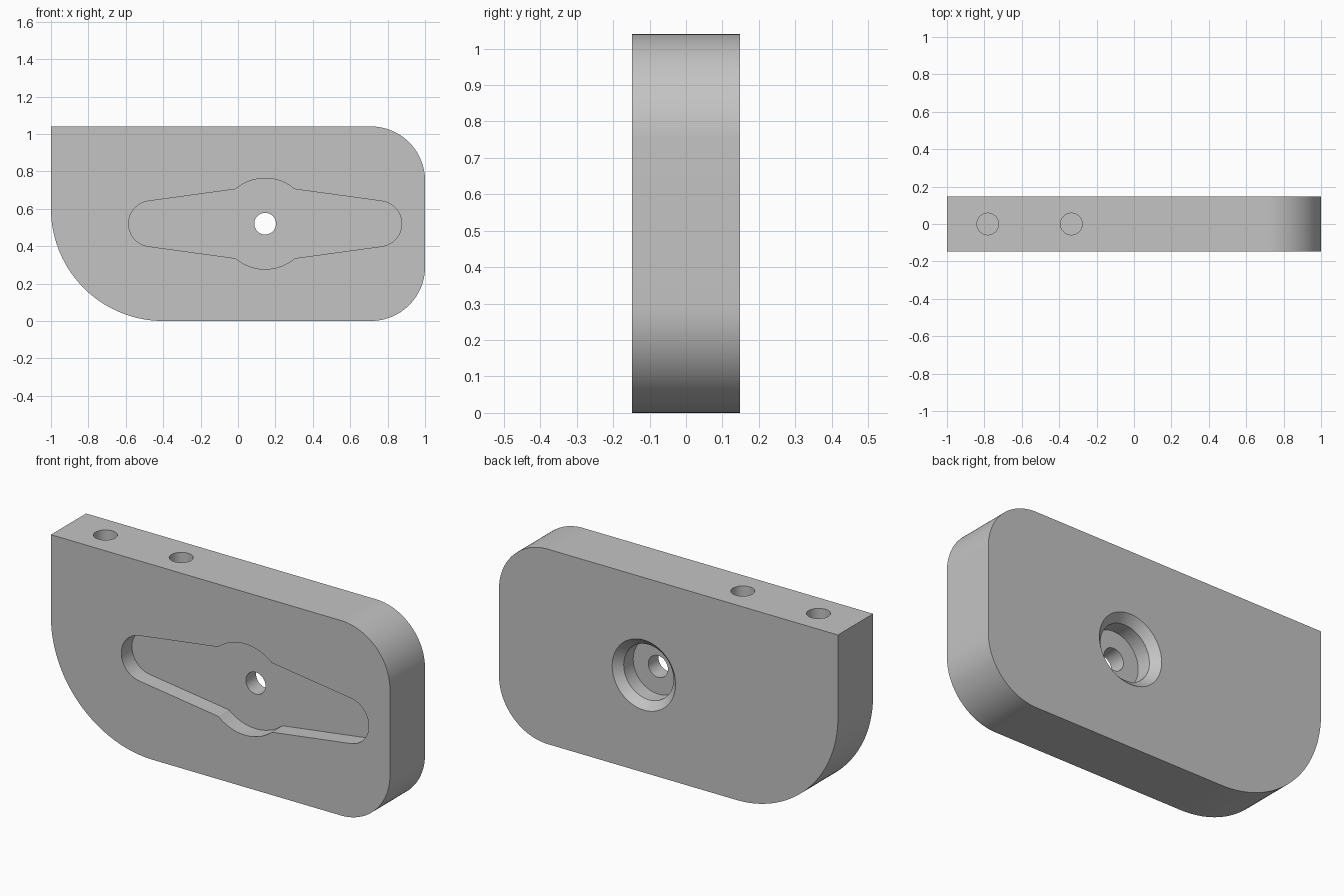
import bpy, bmesh, math
from mathutils import Matrix

if "Cube" in bpy.data.objects:
    bpy.data.objects.remove(bpy.data.objects["Cube"])

HALF_Y, HEIGHT = 0.148, 1.04
CX, CZ = 0.145, 0.52          # centre of the recess and bore

grey = bpy.data.materials.new("plain grey")
grey.use_nodes = True
colour = (0.55, 0.55, 0.55, 1)
grey.diffuse_color = colour
grey.node_tree.nodes["Principled BSDF"].inputs["Base Color"].default_value = colour


def arc(cx, cz, r, start, end, steps):
    """Points of an arc in the xz plane, angles in degrees."""
    angles = [math.radians(start + (end - start) * i / steps) for i in range(steps + 1)]
    return [(cx + r * math.cos(a), cz + r * math.sin(a)) for a in angles]


def make_object(name, bm):
    bmesh.ops.recalc_face_normals(bm, faces=bm.faces)
    mesh = bpy.data.meshes.new(name)
    bm.to_mesh(mesh)
    bm.free()
    mesh.materials.append(grey)
    obj = bpy.data.objects.new(name, mesh)
    bpy.context.collection.objects.link(obj)
    return obj


def extrude_profile(name, points, y0, y1):
    bm = bmesh.new()
    face = bm.faces.new([bm.verts.new((x, y0, z)) for x, z in points])
    new = bmesh.ops.extrude_face_region(bm, geom=[face])["geom"]
    bmesh.ops.translate(bm, vec=(0, y1 - y0, 0),
                        verts=[v for v in new if isinstance(v, bmesh.types.BMVert)])
    return make_object(name, bm)


def cone(name, r1, r2, depth, matrix):
    bm = bmesh.new()
    bmesh.ops.create_cone(bm, cap_ends=True, segments=64, radius1=r1, radius2=r2,
                          depth=depth, matrix=matrix)
    return make_object(name, bm)


def bore(name, r0, r1, y0, y1):
    """Round cutter along y, radius r0 at y0 and r1 at y1."""
    turn = Matrix.Rotation(math.radians(-90), 4, "X")
    return cone(name, r0, r1, y1 - y0, Matrix.Translation((CX, (y0 + y1) / 2, CZ)) @ turn)


# Body: plate with one square corner, two medium and one large rounded corner
R, BIG = 0.29, 0.6
outline = [(-1, HEIGHT)]
outline += arc(-1 + BIG, BIG, BIG, 180, 270, 40)
outline += arc(1 - R, R, R, 270, 360, 32)
outline += arc(1 - R, HEIGHT - R, R, 0, 90, 32)
body = extrude_profile("plate_body", outline, -HALF_Y, HALF_Y)

# Front recess: tapered arms with round ends around a central disc
END_R, REACH, DISC_R = 0.122, 0.608, 0.243
TILT = 7.1                    # slope of the arm edges
JOIN = 49.5                   # where the arms meet the disc
recess = arc(CX + REACH, CZ, END_R, -90 + TILT, 90 - TILT, 32)
recess += arc(CX, CZ, DISC_R, JOIN, 180 - JOIN, 24)
recess += arc(CX - REACH, CZ, END_R, 90 + TILT, 270 - TILT, 32)
recess += arc(CX, CZ, DISC_R, 180 + JOIN, 360 - JOIN, 24)

LIP = 0.01
cutters = [
    extrude_profile("recess_cutter", recess, -HALF_Y - 0.05, -HALF_Y + 0.09),
    bore("through_hole_cutter", 0.058, 0.058, -0.3, 0.3),
    bore("counterbore_cutter", 0.147, 0.147, HALF_Y - 0.12, HALF_Y + 0.05),
    bore("countersink_cutter", 0.142, 0.187 + LIP, HALF_Y - 0.045, HALF_Y + LIP),
]
# Blind holes in the top edge
for i, x in enumerate((-0.782, -0.335)):
    cutters.append(cone(f"top_hole_cutter_{i + 1}", 0.058, 0.058, 0.6,
                        Matrix.Translation((x, 0, HEIGHT))))

for cutter in cutters:
    mod = body.modifiers.new(cutter.name, "BOOLEAN")
    mod.operation, mod.solver, mod.object = "DIFFERENCE", "EXACT", cutter

# Bake the cuts, then drop the cutters
bpy.context.view_layer.update()
cut_mesh = bpy.data.meshes.new_from_object(
    body.evaluated_get(bpy.context.evaluated_depsgraph_get()))
body.modifiers.clear()
body.data = cut_mesh
cut_mesh.materials.clear()
cut_mesh.materials.append(grey)
for poly in cut_mesh.polygons:
    poly.material_index = 0
for cutter in cutters:
    bpy.data.objects.remove(cutter)

bpy.ops.object.select_all(action="DESELECT")
body.select_set(True)
bpy.context.view_layer.objects.active = body
bpy.ops.object.shade_smooth_by_angle(angle=math.radians(25))
